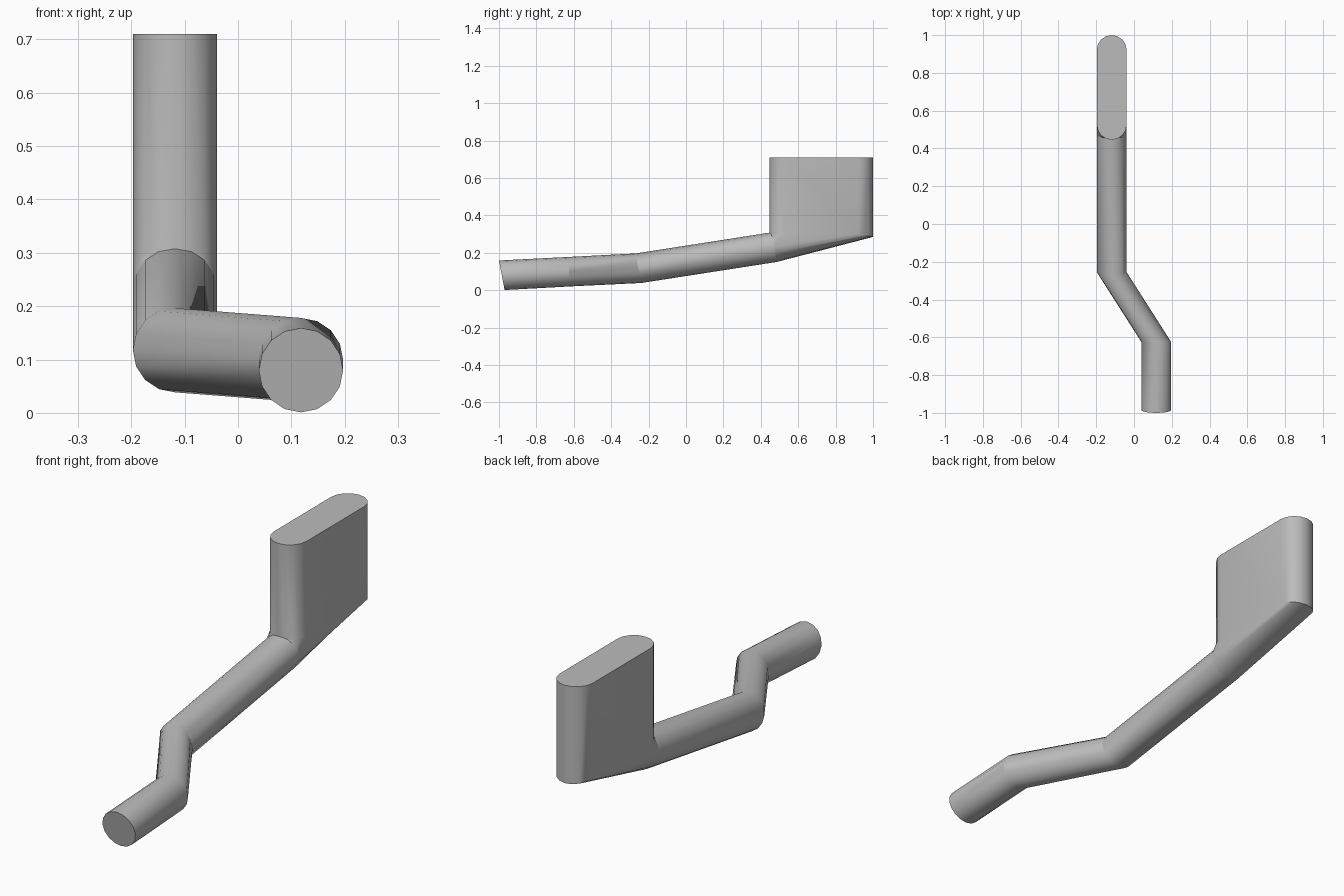
import bpy, bmesh, math

R = 0.079          # pipe radius
SIDES = 16
CX = -0.118        # centre line of the rear run
TOP = 0.71

cube = bpy.data.objects.get("Cube")
if cube:
    bpy.data.objects.remove(cube)

grey = bpy.data.materials.new("plain grey")
grey.use_nodes = True
grey.diffuse_color = (0.5, 0.5, 0.5, 1)
grey.node_tree.nodes["Principled BSDF"].inputs["Base Color"].default_value = (0.5, 0.5, 0.5, 1)


def finish(bm, name):
    """Weld, orient and shade a part."""
    bmesh.ops.remove_doubles(bm, verts=bm.verts, dist=0.0005)
    bmesh.ops.recalc_face_normals(bm, faces=bm.faces)
    mesh = bpy.data.meshes.new(name)
    bm.to_mesh(mesh)
    bm.free()
    mesh.materials.append(grey)
    ob = bpy.data.objects.new(name, mesh)
    bpy.context.collection.objects.link(ob)
    bpy.ops.object.select_all(action='DESELECT')
    ob.select_set(True)
    bpy.context.view_layer.objects.active = ob
    bpy.ops.object.shade_smooth_by_angle(angle=math.radians(30))
    return ob


def ring(x, y, z, tilt):
    """Pipe section facing -y, its top leaning forward by tilt."""
    angles = [2 * math.pi * i / SIDES for i in range(SIDES)]
    return [(x + R * math.cos(a), y - tilt * math.sin(a), z + R * math.sin(a)) for a in angles]


def loft(bm, a, b):
    """Quads between two rows of vertices."""
    for i in range(len(a) - 1):
        bm.faces.new((a[i], a[i + 1], b[i + 1], b[i]))


# Cranked pipe: four sections, closed at the front
bm = bmesh.new()
path = [(0.118, -0.985, 0.08, 0.015), (0.118, -0.625, 0.099, 0.0),
        (CX, -0.255, 0.1175, 0.015), (CX, 0.47, 0.23, 0.015)]
rows = [[bm.verts.new(p) for p in ring(*section)] for section in path]
bm.faces.new(rows[0])
for a, b in zip(rows, rows[1:]):
    loft(bm, a + a[:1], b + b[:1])
finish(bm, "cranked_pipe")

# Upright outlet: round front and back, flat sides, underside blending into the pipe
bm = bmesh.new()
half = SIDES // 2
steps = [math.pi * i / half for i in range(half + 1)]
end = ring(*path[-1])
pipe_top = [bm.verts.new(p) for p in end[:half + 1]]
pipe_low = [pipe_top[0]] + [bm.verts.new(p) for p in end[:half:-1]] + [pipe_top[-1]]


def arc(y, z, direction, drop=0.0):
    return [bm.verts.new((CX + R * math.cos(t), y + direction * R * math.sin(t),
                          z - drop * math.sin(t))) for t in steps]


front_low, front_top = arc(0.525, 0.3, -1), arc(0.525, TOP, -1)
back_low, back_top = arc(0.921, 0.3, 1, 0.015), arc(0.921, TOP, 1)
loft(bm, pipe_top, front_low)
loft(bm, front_low, front_top)
loft(bm, pipe_low, back_low)
loft(bm, back_low, back_top)
bm.faces.new(front_top + back_top[::-1])
for i in (0, -1):
    bm.faces.new((pipe_top[i], front_low[i], front_top[i], back_top[i], back_low[i]))
finish(bm, "upright_outlet")
